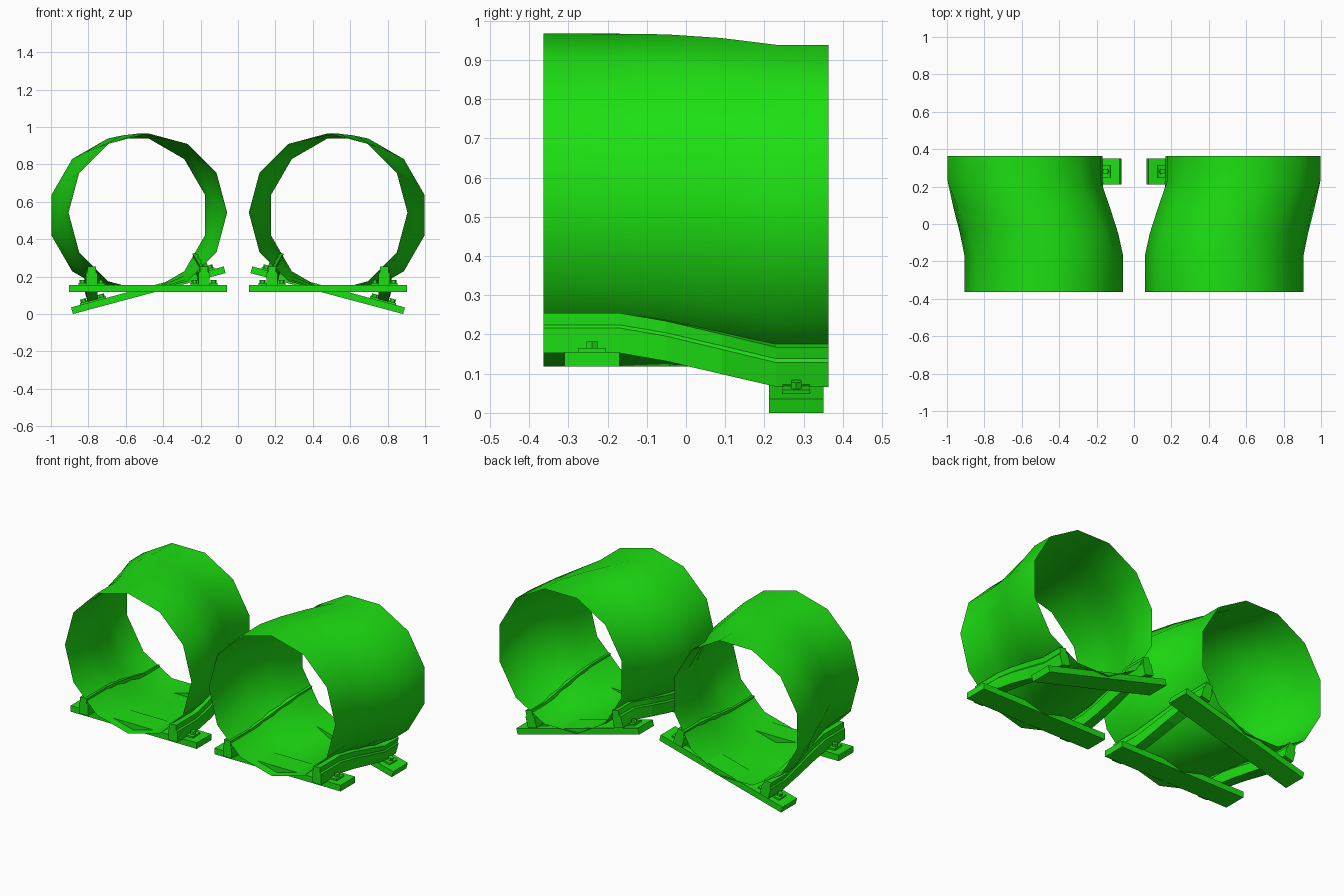
import bpy, bmesh, math

if "Cube" in bpy.data.objects:
    bpy.data.objects.remove(bpy.data.objects["Cube"])

PX, PZ = 0.482, 0.1365          # pivot line of the banking track
# (y, bank angle in degrees) along the track
STATIONS = [(-0.363, 0), (-0.17, 0), (-0.05, 3.6), (0.09, 9.3), (0.23, 15), (0.363, 15)]

green = bpy.data.materials.new("green_paint")
green.diffuse_color = (0.012, 0.74, 0.006, 1)
green.use_nodes = True
green.node_tree.nodes["Principled BSDF"].inputs["Base Color"].default_value = green.diffuse_color


def place(side, lat, h, y, deg):
    """Track coordinates (sideways, height, along, bank) to world."""
    a = math.radians(deg)
    x = PX + lat * math.cos(a) + h * math.sin(a)
    z = PZ - lat * math.sin(a) + h * math.cos(a)
    return (side * x, y, z)


def loft(name, side, profile, stations, caps=True, smooth=False):
    """Sweep a closed (lateral, height) profile along the banked stations."""
    bm = bmesh.new()
    rings = [[bm.verts.new(place(side, l, h, y, d)) for l, h in profile] for y, d in stations]
    n = len(profile)
    for r0, r1 in zip(rings, rings[1:]):
        for i in range(n):
            j = (i + 1) % n
            bm.faces.new((r0[i], r0[j], r1[j], r1[i]))
    if caps:
        bm.faces.new(rings[0])
        bm.faces.new(rings[-1])
    bmesh.ops.recalc_face_normals(bm, faces=bm.faces)
    for f in bm.faces:
        f.smooth = smooth
    me = bpy.data.meshes.new(name)
    bm.to_mesh(me)
    bm.free()
    me.materials.append(green)
    ob = bpy.data.objects.new(name, me)
    bpy.context.collection.objects.link(ob)
    return ob


def box(name, side, l0, l1, h0, h1, y0, y1, deg):
    loft(name, side, [(l0, h0), (l1, h0), (l1, h1), (l0, h1)], [(y0, deg), (y1, deg)])


def bolt(name, side, lat, h0, h1, y, r, deg):
    """Hexagonal bolt head standing on a tie."""
    bm = bmesh.new()
    rings = []
    for h in (h0, h1):
        rings.append([bm.verts.new(place(side, lat + r * math.cos(k * math.pi / 3), h,
                                         y + r * math.sin(k * math.pi / 3), deg)) for k in range(6)])
    for i in range(6):
        j = (i + 1) % 6
        bm.faces.new((rings[0][i], rings[0][j], rings[1][j], rings[1][i]))
    bm.faces.new(rings[0])
    bm.faces.new(rings[1])
    bmesh.ops.recalc_face_normals(bm, faces=bm.faces)
    me = bpy.data.meshes.new(name)
    bm.to_mesh(me)
    bm.free()
    me.materials.append(green)
    bpy.context.collection.objects.link(bpy.data.objects.new(name, me))


R, LIFT = 0.424, 0.406
circle = [(R * math.cos(k * math.pi / 6), LIFT + R * math.sin(k * math.pi / 6)) for k in range(12)]
rail_half = [(-0.030, 0.016), (0.030, 0.016), (0.030, 0.080), (0.022, 0.088),
             (0.022, 0.118), (-0.022, 0.118), (-0.022, 0.088), (-0.030, 0.080)]

for side, tag in ((1, "right"), (-1, "left")):
    # open twelve-sided tunnel tube
    loft(f"tunnel_tube_{tag}", side, circle, STATIONS, caps=False, smooth=True)

    # two banked rails under each tube
    for s in (-1, 1):
        loft(f"rail_{tag}", side, [(s * 0.30 + l, h) for l, h in rail_half], STATIONS)

    # cross ties: level one at the front, banked one at the back
    for y, deg, drop, end in ((-0.24, 0, 0.0, "front"), (0.281, 15, -0.0095, "back")):
        top = 0.0185 + drop
        box(f"{end}_tie_{tag}", side, -0.4225, 0.4225, -0.0185 + drop, top, y - 0.07, y + 0.07, deg)
        for s in (-1, 1):
            # pad below the rail
            box(f"rail_pad_{tag}", side, s * 0.30 - 0.035, s * 0.30 + 0.035,
                top - 0.002, 0.022, y - 0.035, y + 0.035, deg)
            # clamp plates with bolts on both sides of the rail
            for lat in (s * 0.30 - 0.05, s * 0.30 + 0.05):
                box(f"clamp_plate_{tag}", side, lat - 0.022, lat + 0.022, top - 0.002, top + 0.010,
                    y - 0.035, y + 0.035, deg)
                bolt(f"clamp_bolt_{tag}", side, lat, top + 0.008, top + 0.027, y, 0.016, deg)
